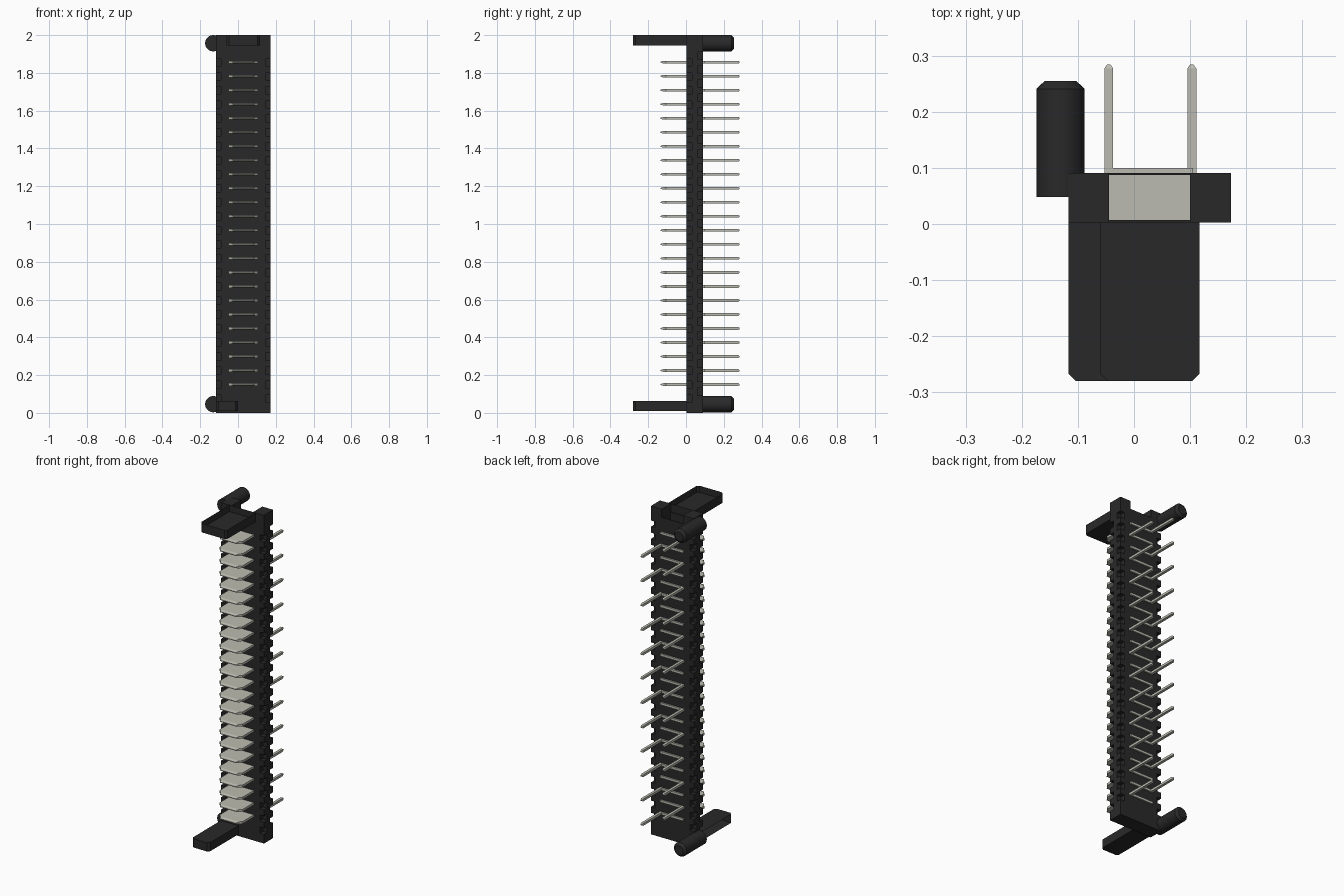
import bpy, bmesh
from mathutils import Matrix

cube = bpy.data.objects.get("Cube")
if cube:
    bpy.data.objects.remove(cube, do_unlink=True)


def make_material(name, rgb):
    m = bpy.data.materials.new(name)
    m.use_nodes = True
    m.diffuse_color = (*rgb, 1)
    m.node_tree.nodes["Principled BSDF"].inputs["Base Color"].default_value = (*rgb, 1)
    return m


black = make_material("black plastic", (0.022, 0.022, 0.022))
metal = make_material("pale metal", (0.50, 0.50, 0.44))


def finish(bm, name, mat):
    bmesh.ops.recalc_face_normals(bm, faces=bm.faces)
    mesh = bpy.data.meshes.new(name)
    bm.to_mesh(mesh)
    bm.free()
    mesh.materials.append(mat)
    ob = bpy.data.objects.new(name, mesh)
    bpy.context.collection.objects.link(ob)
    return ob


def box(bm, x, y, z):
    size = Matrix.Diagonal((x[1] - x[0], y[1] - y[0], z[1] - z[0], 1))
    mid = Matrix.Translation((sum(x) / 2, sum(y) / 2, sum(z) / 2))
    return bmesh.ops.create_cube(bm, size=1, matrix=mid @ size)["verts"]


def prism(bm, outline, z0, z1):
    """Upright prism from an xy outline; returns its top face."""
    low = [bm.verts.new((x, y, z0)) for x, y in outline]
    high = [bm.verts.new((x, y, z1)) for x, y in outline]
    bm.faces.new(low)
    top = bm.faces.new(high)
    n = len(outline)
    for i in range(n):
        j = (i + 1) % n
        bm.faces.new((low[i], low[j], high[j], high[i]))
    return top


COUNT, FIRST, PITCH = 24, 0.15, 0.0742
X0, X1, Y0, Y1, TOP = -0.117, 0.173, 0.003, 0.091, 2.0
RIM = 0.028

# Housing: core, open pocket at the top, and side rails
bm = bmesh.new()
pocket = (-0.045, 0.1)
box(bm, (X0 + RIM, X1 - RIM), (Y0, Y1), (0, 1.84))
box(bm, (X0 + RIM, pocket[0]), (Y0, Y1), (1.84, TOP))
box(bm, (pocket[1], X1 - RIM), (Y0, Y1), (1.84, TOP))
box(bm, pocket, (Y0, Y0 + 0.004), (1.84, TOP - 0.05))
box(bm, pocket, (Y1 - 0.004, Y1), (1.84, TOP - 0.05))
for x in ((X0, X0 + RIM), (X1 - RIM, X1)):
    box(bm, x, (Y0 + 0.03, Y1 - 0.03), (0, TOP))
    # Staggered teeth along the front and back corners
    for y, shift in (((Y0, Y0 + 0.03), 0), ((Y1 - 0.03, Y1), PITCH / 2)):
        gaps = [0.075 + shift + i * PITCH for i in range(COUNT + 1)]
        z = 0
        for g in gaps:
            box(bm, x, y, (z, g - 0.019))
            z = g + 0.019
        box(bm, x, y, (z, TOP))
finish(bm, "housing", black)


def arm_outline(x0, x1):
    c = 0.013
    return [(x0, Y0), (x0, -0.28 + c), (x0 + c, -0.28),
            (x1 - c, -0.28), (x1, -0.28 + c), (x1, Y0)]


# Upper arm: shallow tray open upwards
bm = bmesh.new()
top = prism(bm, arm_outline(-0.06, 0.117), 1.945, TOP)
bmesh.ops.inset_individual(bm, faces=[top], thickness=0.012)
bmesh.ops.translate(bm, verts=top.verts, vec=(0, 0, -0.04))
finish(bm, "upper_arm", black)

# Lower arm: bar hollowed from its outer side
bm = bmesh.new()
prism(bm, arm_outline(X0, 0), 0.01, 0.063)
bm.normal_update()
bmesh.ops.recalc_face_normals(bm, faces=bm.faces)
side = min(bm.faces, key=lambda f: f.normal.x)
bmesh.ops.inset_individual(bm, faces=[side], thickness=0.01)
bmesh.ops.translate(bm, verts=side.verts, vec=(0.09, 0, 0))
finish(bm, "lower_arm", black)

# Round locating pegs with chamfered ends
for name, z in (("lower_peg", 0.046), ("upper_peg", 1.957)):
    bm = bmesh.new()
    rot = Matrix.Rotation(-1.5708, 4, "X")
    for r1, r2, y0, y1 in ((0.043, 0.043, 0.048, 0.241), (0.043, 0.028, 0.241, 0.255)):
        bmesh.ops.create_cone(bm, cap_ends=True, segments=32, radius1=r1, radius2=r2,
                              depth=y1 - y0,
                              matrix=Matrix.Translation((-0.131, (y0 + y1) / 2, z)) @ rot)
    ob = finish(bm, name, black)
    bpy.ops.object.select_all(action="DESELECT")
    bpy.context.view_layer.objects.active = ob
    ob.select_set(True)
    bpy.ops.object.shade_smooth_by_angle()

# Contact blades with thinned front edges, and pins on alternating sides
blades, pins = bmesh.new(), bmesh.new()
BX0, BX1 = -0.05, 0.105
for i in range(COUNT):
    z = FIRST + i * PITCH
    prism(blades, [(BX0, 0.1), (BX0, -0.105), (BX0 + 0.015, -0.12),
                   (BX1 - 0.015, -0.12), (BX1, -0.105), (BX1, 0.1)], z - 0.007, z + 0.007)
    tip = box(blades, (BX0 + 0.015, BX1 - 0.015), (-0.136, -0.12), (z - 0.007, z + 0.007))
    for v in tip:
        if v.co.y < -0.13:
            v.co.z = z + (v.co.z - z) * 0.3
            v.co.x += 0.01 if v.co.x < 0 else -0.01
    x = BX0 + 0.005 if i % 2 else BX1 - 0.002
    box(pins, (x - 0.008, x + 0.008), (0.05, 0.277), (z - 0.007, z + 0.007))
    for v in box(pins, (x - 0.008, x + 0.008), (0.277, 0.284), (z - 0.007, z + 0.007)):
        if v.co.y > 0.28:
            v.co.x = x + (v.co.x - x) * 0.4
            v.co.z = z + (v.co.z - z) * 0.4
finish(blades, "contact_blades", metal)
finish(pins, "solder_pins", metal)
